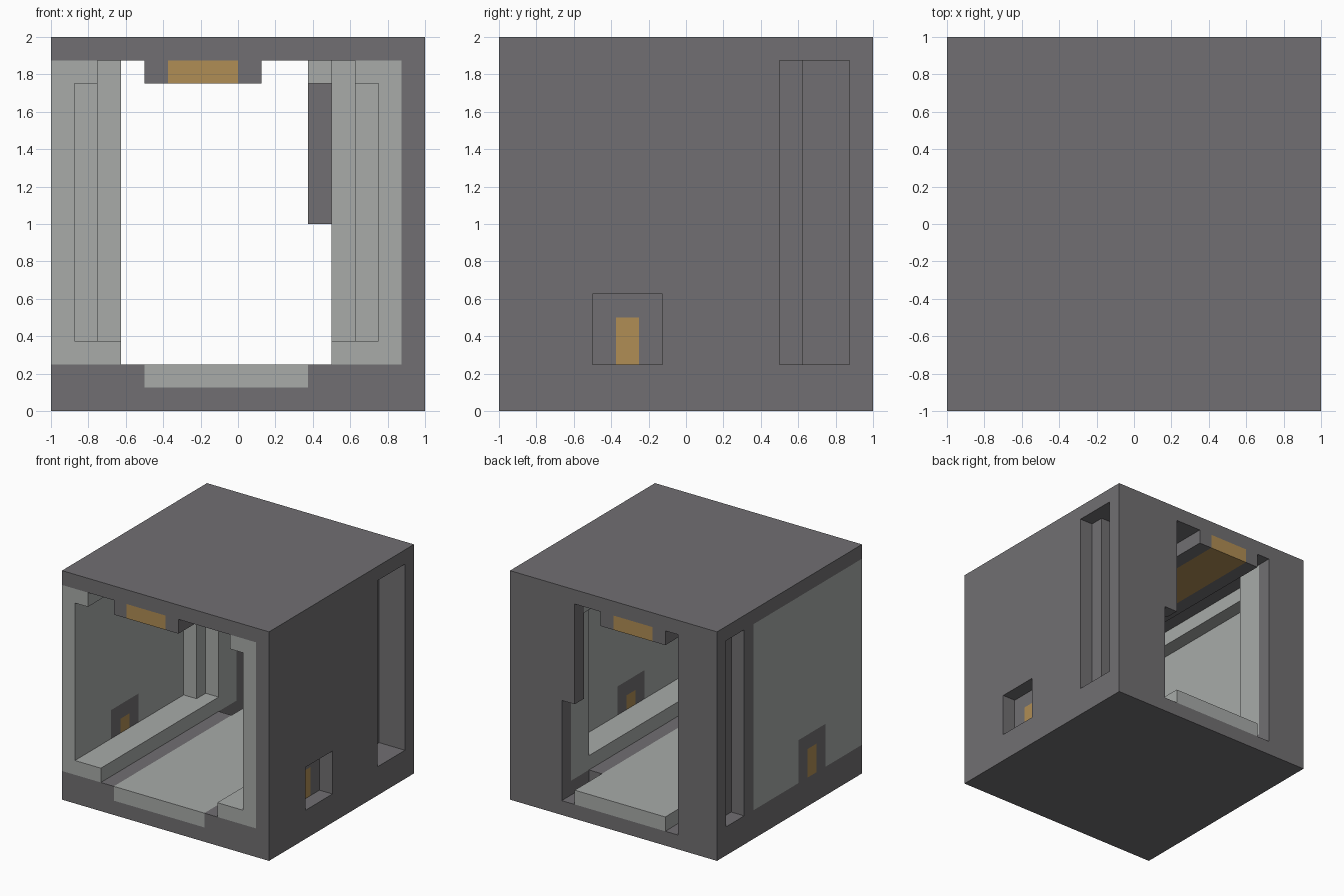
import bpy
import bmesh
from mathutils import Vector

cube = bpy.data.objects.get("Cube")
if cube:
    bpy.data.objects.remove(cube, do_unlink=True)


def material(name, rgb):
    m = bpy.data.materials.new(name)
    m.use_nodes = True
    m.diffuse_color = (*rgb, 1)
    m.node_tree.nodes["Principled BSDF"].inputs["Base Color"].default_value = (*rgb, 1)
    return m


dark = material("dark grey", (0.165, 0.159, 0.168))
light = material("light grey", (0.392, 0.407, 0.397))
amber = material("amber", (0.434, 0.27, 0.089))

U = 0.125  # everything sits on a grid of sixteen steps


def part(name, mat, boxes):
    """One object from boxes given as x, y, z ranges in grid steps."""
    bm = bmesh.new()
    for xs, ys, zs in boxes:
        lo = Vector((min(xs), min(ys), min(zs))) * U
        hi = Vector((max(xs), max(ys), max(zs))) * U
        for v in bmesh.ops.create_cube(bm, size=1)["verts"]:
            v.co = Vector(lo[i] + (v.co[i] + 0.5) * (hi[i] - lo[i]) for i in range(3))
    me = bpy.data.meshes.new(name)
    bm.to_mesh(me)
    bm.free()
    me.materials.append(mat)
    ob = bpy.data.objects.new(name, me)
    bpy.context.collection.objects.link(ob)
    return ob


FULL = (-8, 8)
SIDE = (2, 15)  # wall height range

# Roof, base and the floor with its light walkway
part("roof", dark, [(FULL, FULL, (15, 16))])
part("base", dark, [(FULL, FULL, (0, 1))])
part("floor_edges", dark, [((-8, -4), (-8, 5), (1, 2)), ((3, 8), (-8, 5), (1, 2)),
                           ((-8, -5), (5, 8), (1, 2)), ((4, 8), (5, 8), (1, 2))])
part("walkway", light, [((-4, 3), FULL, (1, 2))])

# Ceiling beam with a lamp strip in the middle
part("ceiling_beam", dark, [((-4, -3), FULL, (14, 15)), ((0, 1), FULL, (14, 15))])
part("ceiling_lamp", amber, [((-3, 0), FULL, (14, 15))])

# Back wall with the doorway and its upper corner panel
part("back_wall", dark, [((-8, -5), (7, 8), SIDE), ((4, 8), (7, 8), SIDE)])
part("doorway_panel", dark, [((3, 4), (7, 8), (8, 15))])
part("doorway_bracket", light, [((3, 4), (6, 7), (14, 15))])

# Side walls, mirrored about the middle of the passage
for side in ("right", "left"):
    def x(a, b, s=side):
        return (a, b) if s == "right" else (-1 - b, -1 - a)

    wall = x(-8, -7)
    part(side + "_wall", light, [(wall, (-8, -4), SIDE), (wall, (-1, 4), SIDE),
                                 (wall, (-4, -1), (5, 15))])
    part(side + "_lamp_surround", dark, [(wall, (-4, -3), (2, 5)), (wall, (-2, -1), (2, 5)),
                                         (wall, (-3, -2), (4, 5))])
    part(side + "_wall_lamp", amber, [(wall, (-3, -2), (2, 4))])
    part(side + "_slot_edge", dark, [(wall, (4, 5), SIDE)])
    part(side + "_slot_back", dark, [(x(-7, -6), (5, 7), SIDE)])
    part(side + "_pillar", light, [(x(-7, -6), (4, 5), (3, 15)),
                                   (x(-6, -5), (5, 7), SIDE)])
    part(side + "_lower_ledge", light, [(x(-7, -5), (-8, 5), (2, 3))])
    part(side + "_upper_ledge", light, [(x(-7, -6), (-8, 4), (14, 15))])

# Outer skin on the thicker side, open at the lamp niche and the slot
skin = (7, 8)
part("outer_skin", dark, [(skin, (-8, -4), SIDE), (skin, (-4, -1), (5, 15)),
                          (skin, (-1, 4), SIDE)])
